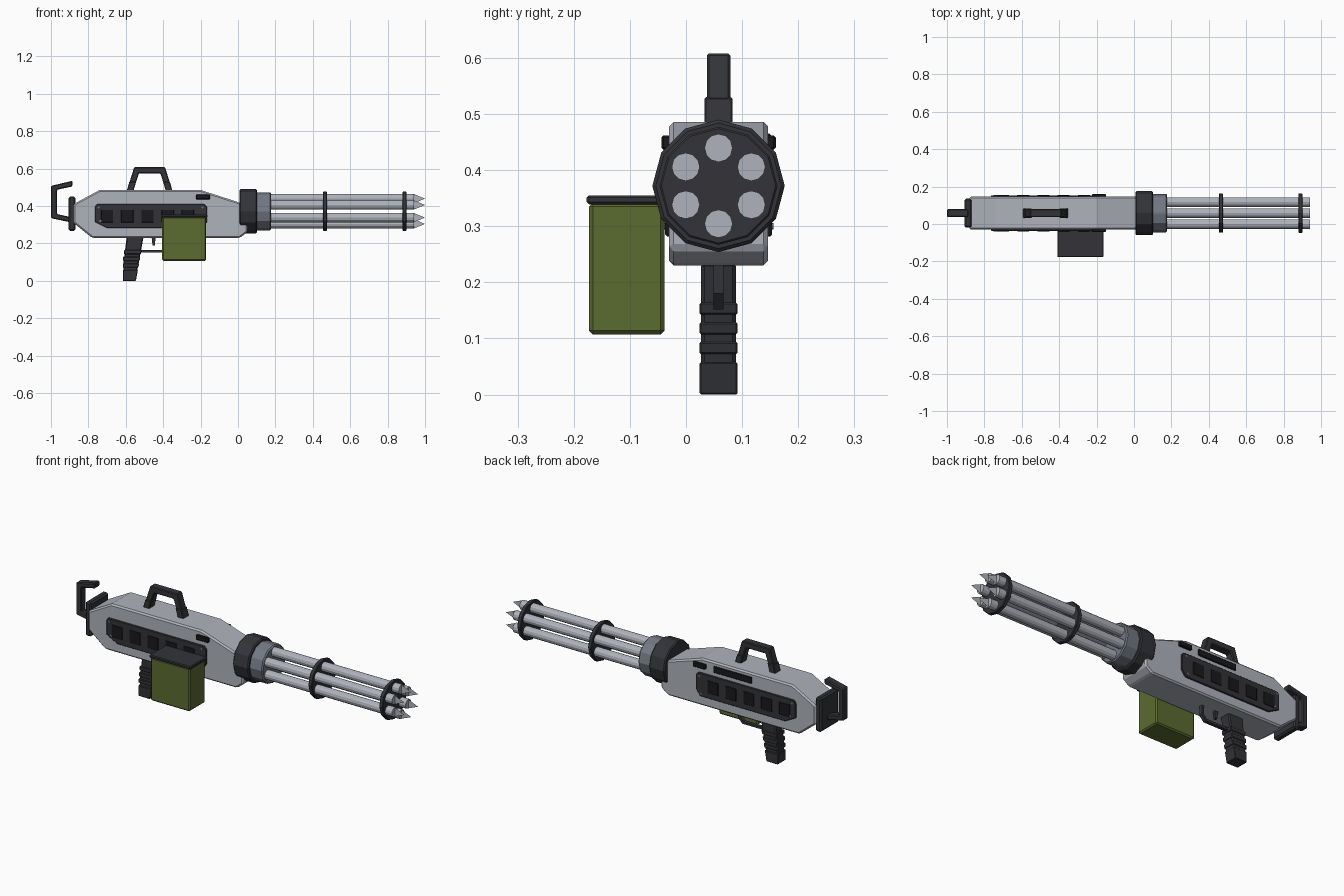
import bpy, bmesh, math
from mathutils import Matrix, Vector

if "Cube" in bpy.data.objects:
    bpy.data.objects.remove(bpy.data.objects["Cube"])

CY, CZ = 0.058, 0.372          # axis of the barrels and mid plane of the body


def mat(name, rgb):
    m = bpy.data.materials.new(name)
    m.diffuse_color = (*rgb, 1)
    m.use_nodes = True
    m.node_tree.nodes["Principled BSDF"].inputs["Base Color"].default_value = m.diffuse_color
    return m


STEEL = mat("steel", (0.43, 0.45, 0.50))
DARK = mat("dark", (0.033, 0.034, 0.040))
BLACK = mat("black", (0.010, 0.010, 0.012))
SLATE = mat("slate", (0.17, 0.19, 0.23))
GREEN = mat("green", (0.105, 0.145, 0.030))


def finish(name, bm, m, bevel=0):
    bmesh.ops.recalc_face_normals(bm, faces=bm.faces)
    me = bpy.data.meshes.new(name)
    bm.to_mesh(me)
    bm.free()
    me.materials.append(m)
    ob = bpy.data.objects.new(name, me)
    bpy.context.collection.objects.link(ob)
    if bevel:
        b = ob.modifiers.new("bevel", 'BEVEL')
        b.width, b.segments, b.limit_method = bevel, 1, 'ANGLE'
    return ob


def prism(name, pts, y0, y1, m, bevel=0):
    """Extrude an x-z outline from y0 to y1."""
    bm = bmesh.new()
    f = bm.faces.new([bm.verts.new((x, y0, z)) for x, z in pts])
    ext = bmesh.ops.extrude_face_region(bm, geom=[f])["geom"]
    bmesh.ops.translate(bm, vec=(0, y1 - y0, 0),
                        verts=[v for v in ext if isinstance(v, bmesh.types.BMVert)])
    return finish(name, bm, m, bevel)


def box(name, x0, x1, y0, y1, z0, z1, m, bevel=0):
    return prism(name, [(x0, z0), (x1, z0), (x1, z1), (x0, z1)], y0, y1, m, bevel)


def tube(name, x0, x1, r, n, m, y=CY, z=CZ, bevel=0, axis='Y'):
    """Cylinder along x (axis 'Y' turn) or y (axis 'X' turn, x0/x1 then are y limits)."""
    bm = bmesh.new()
    mid = (x0 + x1) / 2
    loc = (mid, y, z) if axis == 'Y' else (y, mid, z)
    bmesh.ops.create_cone(bm, cap_ends=True, segments=n, radius1=r, radius2=r, depth=x1 - x0,
                          matrix=Matrix.Translation(loc) @ Matrix.Rotation(math.pi / 2, 4, axis))
    return finish(name, bm, m, bevel)


def mirrored(name, fn):
    """Call fn(name, s) for the front (-1) and back (+1) flank."""
    for s, side in ((-1, "front"), (1, "back")):
        fn(f"{name}_{side}", s)


# Receiver body
W = 0.088
prism("body", [(-0.88, 0.41), (-0.74, 0.486), (-0.20, 0.486), (0.02, 0.415), (0.05, 0.40),
               (0.05, 0.26), (0.01, 0.23), (-0.78, 0.23), (-0.88, 0.31)],
      CY - W, CY + W, STEEL, 0.008)

# Side panels with vents, bolts and a small latch on each flank
PANEL = [(-0.765, 0.395), (-0.755, 0.41), (-0.18, 0.41), (-0.165, 0.395), (-0.165, 0.315),
         (-0.19, 0.282), (-0.70, 0.282), (-0.765, 0.315)]


def flank(x0, x1, z0, z1, depth, m, bevel=0):
    return lambda n, s: box(n, x0, x1, CY + s * (W - 0.01), CY + s * (W + depth), z0, z1, m, bevel)


mirrored("side_panel", lambda n, s: prism(n, PANEL, CY + s * (W - 0.01), CY + s * (W + 0.007), DARK, 0.003))
for i in range(5):
    cx = -0.70 + i * 0.108
    mirrored(f"vent_{i}", flank(cx - 0.033, cx + 0.033, 0.312, 0.38, 0.009, BLACK, 0.002))
for i, (bx, bz) in enumerate([(-0.745, 0.393), (-0.19, 0.393), (-0.735, 0.32), (-0.20, 0.30)]):
    mirrored(f"bolt_{i}", lambda n, s: tube(n, *sorted((CY + s * W, CY + s * (W + 0.010))),
                                            0.006, 8, SLATE, y=bx, z=bz, axis='X'))
mirrored("latch", flank(-0.225, -0.15, 0.436, 0.462, 0.014, BLACK, 0.004))
box("ejection_slot", -0.50, -0.27, CY + W - 0.01, CY + W + 0.006, 0.43, 0.465, BLACK, 0.003)

# Carry handle
prism("carry_handle", [(-0.595, 0.48), (-0.555, 0.608), (-0.39, 0.608), (-0.35, 0.48),
                       (-0.385, 0.48), (-0.415, 0.575), (-0.53, 0.575), (-0.56, 0.48)],
      CY - 0.021, CY + 0.021, DARK, 0.004)
for n, a in (("rear", -0.595), ("front", -0.35)):
    d = 0.014 if a < -0.5 else -0.014
    e = 0.036 if a < -0.5 else -0.036
    prism(f"handle_foot_{n}", [(a, 0.48), (a + d, 0.53), (a + d + e, 0.53), (a + e, 0.48)],
          CY - 0.025, CY + 0.025, DARK, 0.003)

# Butt plate and shoulder hook
box("butt_plate", -0.905, -0.87, CY - 0.078, CY + 0.078, 0.267, 0.452, DARK, 0.008)
prism("shoulder_hook", [(-0.885, 0.535), (-1.0, 0.508), (-1.0, 0.335), (-0.89, 0.312),
                        (-0.89, 0.34), (-0.968, 0.357), (-0.968, 0.487), (-0.885, 0.505)],
      CY - 0.021, CY + 0.021, DARK, 0.005)

# Pistol grip with finger ridges
prism("grip", [(-0.595, 0.235), (-0.505, 0.235), (-0.548, 0.003), (-0.615, 0.003), (-0.612, 0.10)],
      CY - 0.031, CY + 0.031, DARK, 0.006)
for i, z in enumerate((0.0, 0.072, 0.107, 0.142)):
    h = 0.058 if i == 0 else 0.022
    xf = -0.546 + z * 0.186
    xr = -0.616 + max(0, z - 0.09) * 0.12
    prism(f"grip_ridge_{i}", [(xr, z), (xf, z), (xf + h * 0.186, z + h), (xr, z + h)],
          CY - 0.034, CY + 0.034, DARK, 0.003)

# Trigger and guard
prism("trigger", [(-0.462, 0.235), (-0.44, 0.235), (-0.445, 0.19), (-0.457, 0.19)],
      CY - 0.007, CY + 0.007, DARK)
prism("trigger_guard", [(-0.53, 0.152), (-0.385, 0.152), (-0.36, 0.18), (-0.36, 0.235), (-0.373, 0.235),
                        (-0.373, 0.185), (-0.39, 0.165), (-0.53, 0.165)],
      CY - 0.009, CY + 0.009, DARK)

# Ammunition box and lid
box("ammo_box", -0.405, -0.17, -0.173, -0.038, 0.107, 0.342, GREEN, 0.007)
box("ammo_box_lid", -0.41, -0.163, -0.177, -0.028, 0.339, 0.355, DARK, 0.004)

# Collars and barrel clamps
tube("rear_collar", 0.008, 0.102, 0.118, 12, DARK, bevel=0.006)
tube("front_collar", 0.09, 0.177, 0.103, 12, SLATE, bevel=0.006)
for n, x in (("middle", 0.465), ("muzzle", 0.89)):
    tube(f"{n}_clamp", x - 0.011, x + 0.011, 0.105, 12, DARK, bevel=0.003)

# Six barrels, each with a flat upright pointed blade at the muzzle
for i in range(6):
    a = math.radians(90 + 60 * i)
    y, z = CY + 0.0675 * math.cos(a), CZ + 0.0675 * math.sin(a)
    tube(f"barrel_{i}", 0.16, 0.942, 0.025, 12, STEEL, y, z)
    bm = bmesh.new()
    bm.faces.new([bm.verts.new(p) for p in ((0.942, y, z - 0.024), (1.0, y, z), (0.942, y, z + 0.024))])
    finish(f"muzzle_blade_{i}", bm, STEEL)
